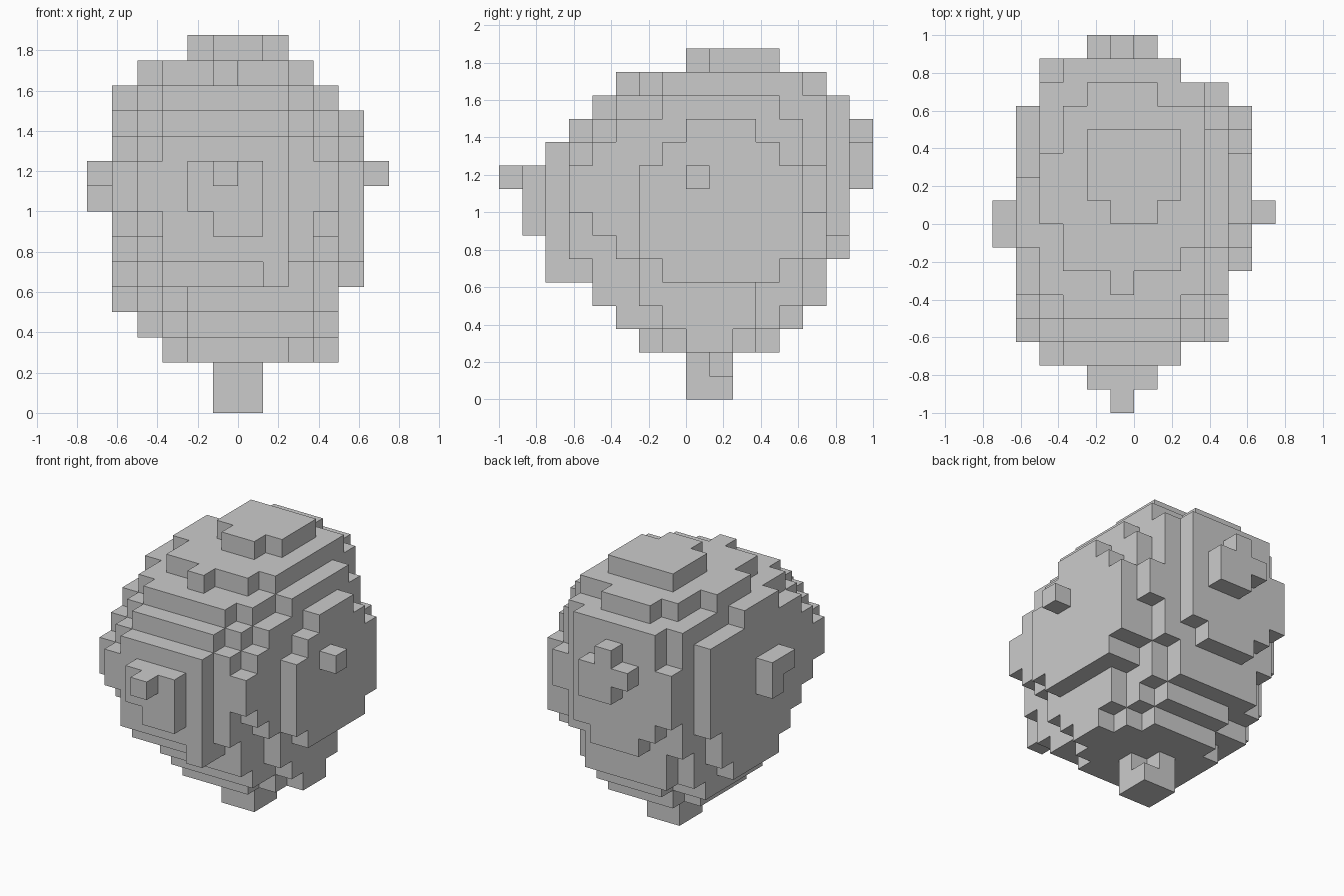
import bpy, bmesh
from mathutils import Vector

if "Cube" in bpy.data.objects:
    bpy.data.objects.remove(bpy.data.objects["Cube"])

U = 0.125          # block size
cells = set()


def box(x0, x1, y0, y1, z0, z1):
    cells.update((x, y, z) for x in range(x0, x1)
                 for y in range(y0, y1) for z in range(z0, z1))


def x_slab(x0, x1, z, rows):
    """Slab facing left/right: one y range per layer, going up from z."""
    for i, (a, b) in enumerate(rows):
        box(x0, x1, a, b, z + i, z + i + 1)


def y_slab(y0, y1, z, rows):
    """Slab facing front/back: one x range per layer, going up from z."""
    for i, (a, b) in enumerate(rows):
        box(a, b, y0, y1, z + i, z + i + 1)


# Middle of the head
x_slab(-3, -2, 2, [(-1, 3), (-2, 4), (-3, 5)] + [(-5, 5)] * 7 + [(-4, 5)])
x_slab(-2, 2, 2, [(-2, 4), (-3, 5), (-4, 5)] + [(-5, 5)] * 7 + [(-4, 5)])

# Right side, stepping outward
x_slab(2, 3, 2, [(-1, 3), (-3, 4), (-4, 5), (-4, 5)] + [(-5, 5)] * 5
       + [(-4, 5), (-3, 5)])
x_slab(3, 4, 2, [(0, 2), (-1, 3), (-2, 3), (-2, 4), (-3, 5), (-4, 5), (-5, 5),
                 (-5, 5), (-4, 5), (-3, 5), (-1, 4)])
x_slab(4, 5, 5, [(-1, 4)] + [(-2, 5)] * 4 + [(-1, 4), (0, 3)])

# Left side, stepping outward
x_slab(-4, -3, 3, [(-1, 4), (-2, 5), (-3, 5), (-4, 5), (-5, 5), (-5, 5),
                   (-5, 5), (-5, 5), (-4, 5), (-3, 5)])
x_slab(-5, -4, 4, [(-1, 3), (-2, 4), (-3, 4), (-4, 5), (-5, 5), (-5, 5),
                   (-4, 5), (-3, 5), (-1, 2)])

# Face plate and stepped nose
y_slab(-6, -5, 5, [(1, 2), (-3, 2), (-3, 2), (-4, 2), (-4, 2), (-3, 2)])
y_slab(-7, -6, 7, [(-1, 1), (-2, 1), (-2, 1)])
box(-1, 0, -8, -7, 9, 10)

# Back of the head and its bump
y_slab(5, 6, 4, [(-3, 2), (-3, 2), (-4, 3), (-4, 3), (-4, 4), (-4, 4),
                 (-4, 3), (-4, 3), (-4, 3)])
y_slab(6, 7, 6, [(-2, 1), (-3, 2), (-4, 2), (-4, 2), (-4, 2), (-3, 2), (-3, 2)])
y_slab(7, 8, 9, [(-1, 1), (-2, 1), (-1, 0)])

# Crown, two layers
for x0, x1, y0, y1 in [(-1, 0, -3, -2), (-3, 2, -2, -1), (-3, 3, -1, 4),
                       (-4, -3, 0, 3), (-3, 3, 4, 5), (-2, 1, 5, 6)]:
    box(x0, x1, y0, y1, 13, 14)
box(-2, 2, 1, 4, 14, 15)
box(-1, 1, 0, 1, 14, 15)

# Ears
box(5, 6, 0, 1, 9, 10)
box(-6, -5, 0, 1, 8, 10)
box(-6, -5, -1, 0, 9, 10)

# Neck with one block missing
box(-1, 1, 0, 2, 0, 2)
cells.discard((0, 1, 1))

# Skin: keep only faces between a filled and an empty block
bm = bmesh.new()
verts = {}


def vert(p):
    if p not in verts:
        verts[p] = bm.verts.new(Vector(p) * U)
    return verts[p]


for c in sorted(cells):
    for axis in range(3):
        for side in (0, 1):
            n = list(c)
            n[axis] += 1 if side else -1
            if tuple(n) in cells:
                continue
            quad = []
            for a, b in ((0, 0), (1, 0), (1, 1), (0, 1)):
                p = list(c)
                p[axis] += side
                p[(axis + 1) % 3] += a
                p[(axis + 2) % 3] += b
                quad.append(vert(tuple(p)))
            bm.faces.new(quad if side else quad[::-1])

mesh = bpy.data.meshes.new("block_head")
bm.to_mesh(mesh)
bm.free()
bpy.context.collection.objects.link(bpy.data.objects.new("block_head", mesh))
